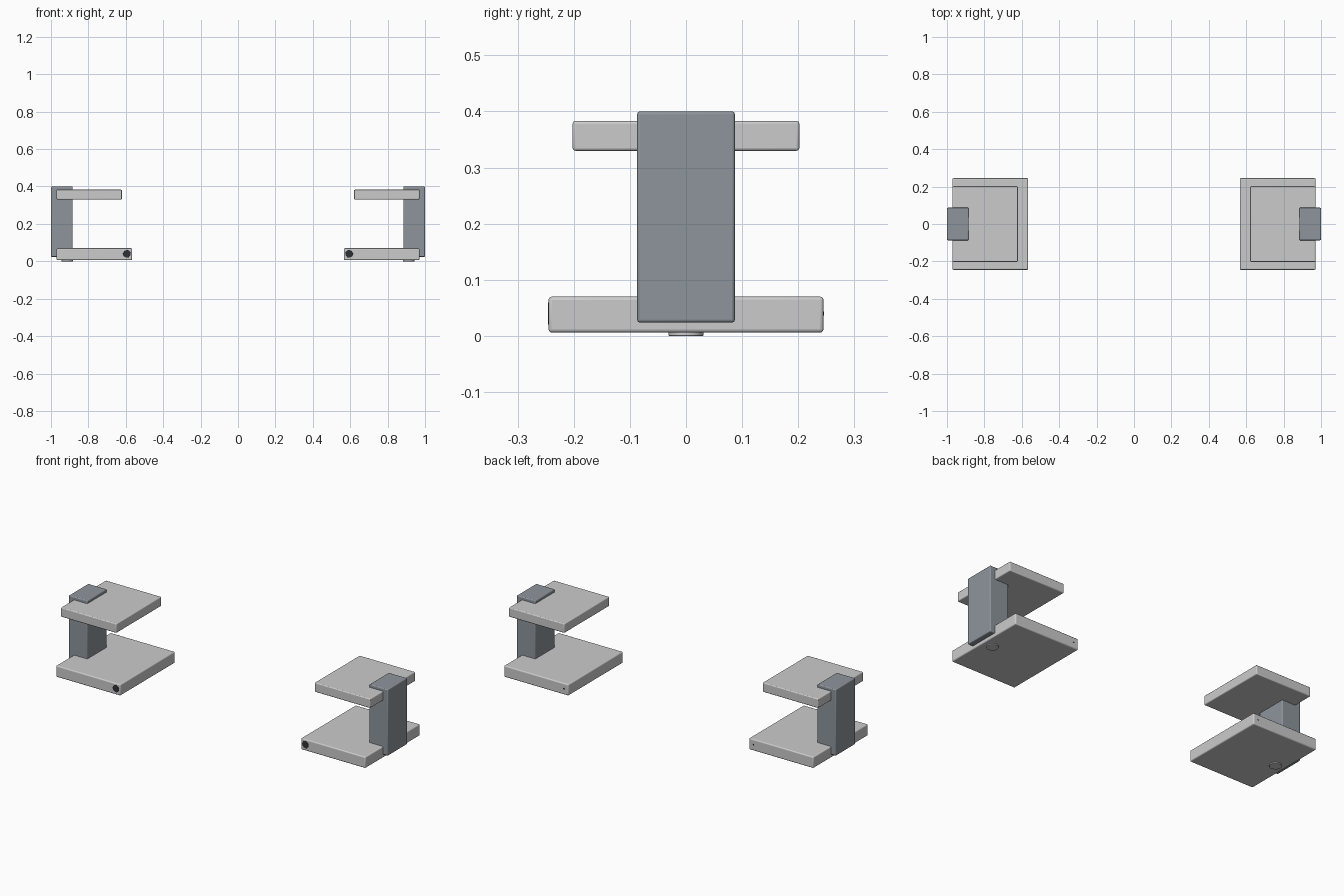
import bpy
from math import pi

if "Cube" in bpy.data.objects:
    bpy.data.objects.remove(bpy.data.objects["Cube"])


def material(name, color):
    m = bpy.data.materials.new(name)
    m.diffuse_color = color
    m.use_nodes = True
    m.node_tree.nodes["Principled BSDF"].inputs["Base Color"].default_value = m.diffuse_color
    return m


slate = material("slate", (0.27, 0.30, 0.33, 1))
black = material("black", (0.03, 0.03, 0.035, 1))


def finish(ob, name, bevel, mat=None):
    ob.name = name
    bpy.ops.object.transform_apply(location=False, rotation=True, scale=True)
    mod = ob.modifiers.new("rounded_edges", 'BEVEL')
    mod.width = bevel
    mod.segments = 3
    if mat:
        ob.data.materials.append(mat)
    bpy.ops.object.shade_smooth_by_angle()


def box(name, lo, hi, bevel, mat=None):
    bpy.ops.mesh.primitive_cube_add(size=1, location=[(a + b) / 2 for a, b in zip(lo, hi)])
    ob = bpy.context.object
    ob.scale = [b - a for a, b in zip(lo, hi)]
    finish(ob, name, bevel, mat)


def disc(name, loc, radius, depth, bevel, mat=None, rot=(0, 0, 0)):
    bpy.ops.mesh.primitive_cylinder_add(vertices=32, radius=radius, depth=depth,
                                        location=loc, rotation=rot)
    finish(bpy.context.object, name, bevel, mat)


# Two mirrored clamp units, left and right
for side, s in (("left", -1), ("right", 1)):
    def mbox(name, x0, x1, y, z0, z1, bevel, mat=None):
        a, b = sorted((s * x0, s * x1))
        box(f"{side}_{name}", (a, -y, z0), (b, y, z1), bevel, mat)

    # Plates and upright
    mbox("lower_plate", 0.566, 0.97, 0.245, 0.006, 0.07, 0.006)
    mbox("upper_plate", 0.621, 0.97, 0.202, 0.33, 0.383, 0.005)
    mbox("post", 0.884, 1.0, 0.087, 0.024, 0.40, 0.005, slate)
    # Foot under the lower plate
    disc(f"{side}_foot", (s * 0.913, 0, 0.006), 0.031, 0.012, 0.001)
    # Round button on the front edge, small pin on the back edge
    disc(f"{side}_button", (s * 0.594, -0.24, 0.04), 0.02, 0.012, 0.001, black, (pi / 2, 0, 0))
    disc(f"{side}_pin", (s * 0.594, 0.24, 0.04), 0.004, 0.012, 0.0005, black, (pi / 2, 0, 0))
